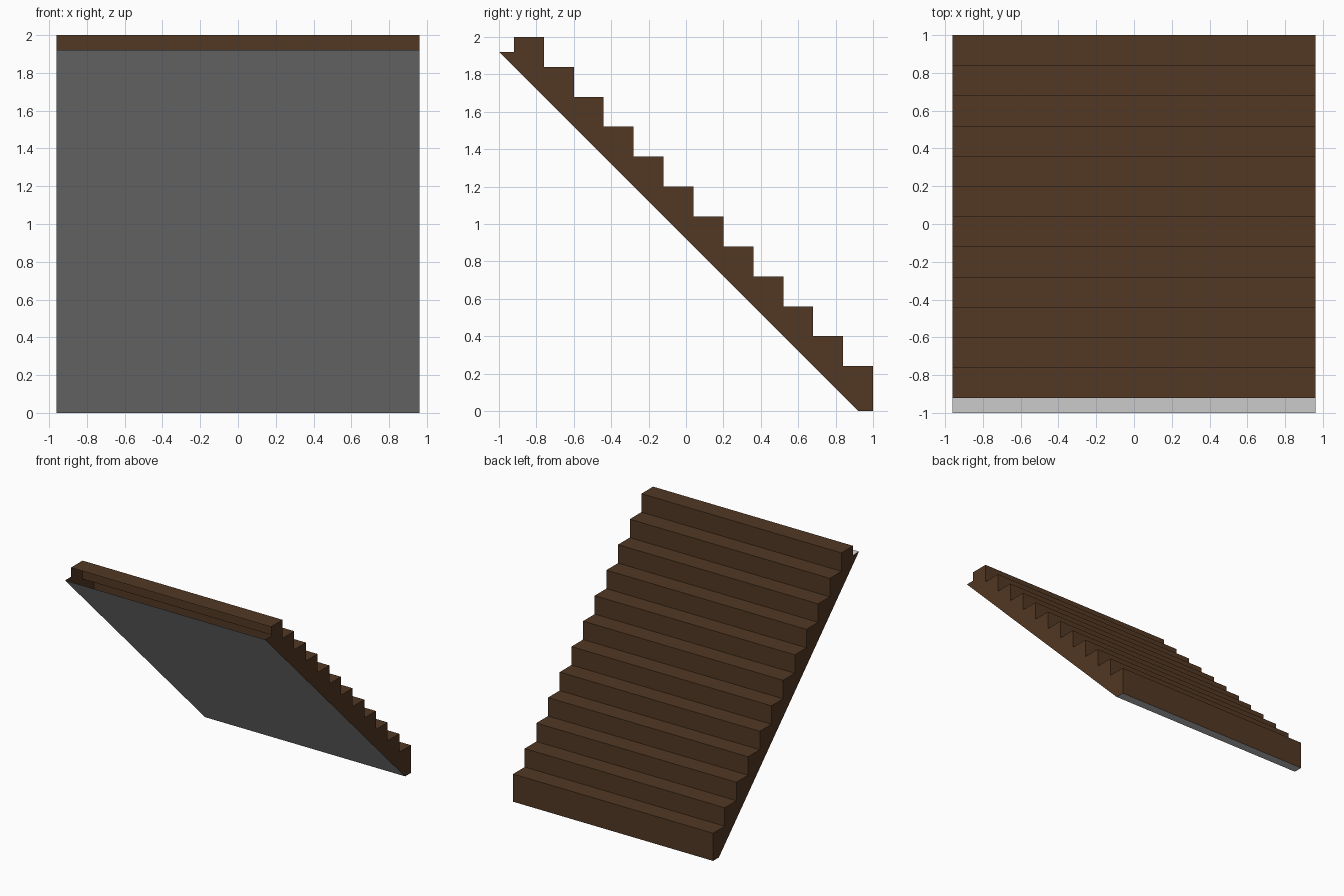
import bpy

if "Cube" in bpy.data.objects:
    bpy.data.objects.remove(bpy.data.objects["Cube"])

HALF = 0.96     # half width of the flight
STEP = 0.16     # tread depth and riser height
COUNT = 12


def material(name, rgb):
    m = bpy.data.materials.new(name)
    m.diffuse_color = (*rgb, 1)
    m.use_nodes = True
    m.node_tree.nodes["Principled BSDF"].inputs["Base Color"].default_value = m.diffuse_color
    return m


wood = material("dark brown wood", (0.084, 0.040, 0.017))
grey = material("grey underside", (0.515, 0.515, 0.515))


def add_object(name, verts, faces, mat):
    mesh = bpy.data.meshes.new(name)
    mesh.from_pydata(verts, [], faces)
    mesh.materials.append(mat)
    obj = bpy.data.objects.new(name, mesh)
    bpy.context.collection.objects.link(obj)
    return obj


def strip(name, path, mat):
    """Sheet made by sweeping a (y, z) path across the width."""
    verts = [(x, y, z) for y, z in path for x in (-HALF, HALF)]
    faces = [(2 * i, 2 * i + 1, 2 * i + 3, 2 * i + 2) for i in range(len(path) - 1)]
    return add_object(name, verts, faces, mat)


# Stepped line from the top tread down to the floor
steps = []
for i in range(COUNT):
    y, z = -0.92 + STEP * i, 2.0 - STEP * i
    steps += [(y, z), (y + STEP, z)]
steps.append((1.0, 0.0))

# Treads and risers; the top end is left open
strip("treads_and_risers", steps, wood)

# Sloping underside and the narrow foot on the floor
strip("underside", [(1.0, 0.0), (0.92, 0.0), (-1.0, 1.92)], grey)

# Sawtooth side panels
outline = steps + [(0.92, 0.0), (-1.0, 1.92), (-0.92, 1.92)]
order = list(range(len(outline)))
for name, x, face in (("left_side", -HALF, order), ("right_side", HALF, order[::-1])):
    add_object(name, [(x, y, z) for y, z in outline], [face], wood)
